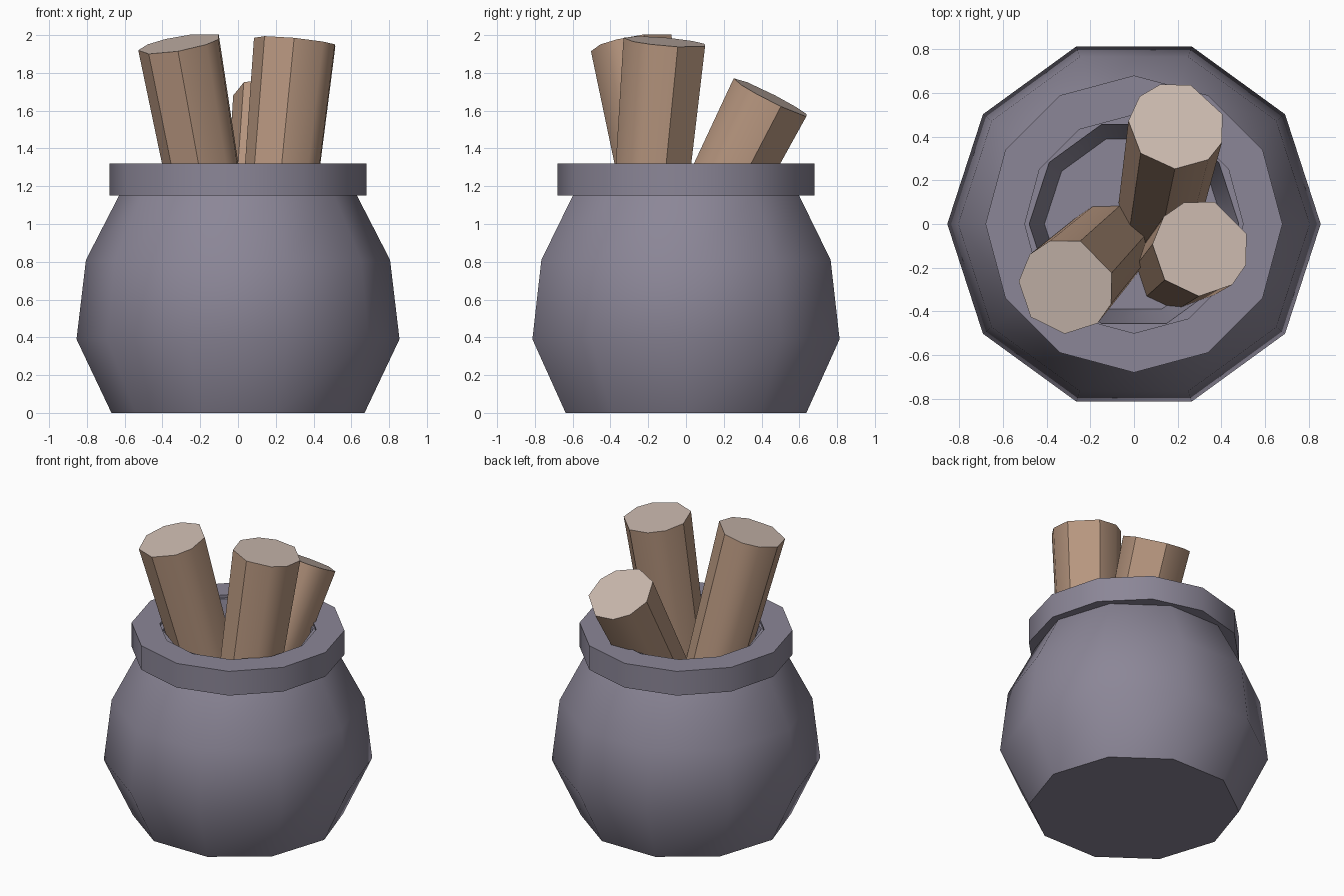
import bpy, bmesh
from math import sin, cos, radians, tau
from mathutils import Vector

cube = bpy.data.objects.get("Cube")
if cube:
    bpy.data.objects.remove(cube)


def material(name, rgb):
    m = bpy.data.materials.new(name)
    m.use_nodes = True
    m.diffuse_color = (*rgb, 1)
    m.node_tree.nodes["Principled BSDF"].inputs["Base Color"].default_value = (*rgb, 1)
    return m


clay = material("grey purple clay", (0.26, 0.24, 0.31))
bark = material("brown wood", (0.48, 0.31, 0.215))
cut_wood = material("pale cut wood", (0.59, 0.48, 0.42))


def finish(name, bm, mats):
    bmesh.ops.recalc_face_normals(bm, faces=bm.faces)
    mesh = bpy.data.meshes.new(name)
    bm.to_mesh(mesh)
    bm.free()
    for m in mats:
        mesh.materials.append(m)
    mesh.shade_smooth()
    mesh.set_sharp_from_angle(angle=radians(40))
    obj = bpy.data.objects.new(name, mesh)
    bpy.context.collection.objects.link(obj)
    return obj


def bridge(bm, a, b):
    n = len(a)
    for i in range(n):
        j = (i + 1) % n
        bm.faces.new((a[i], a[j], b[j], b[i]))


def lathe(name, profile, sides, mat, closed=False):
    """Turn (radius, height) points about z; cap the ends or join them in a loop."""
    bm = bmesh.new()
    rings = [[bm.verts.new((r * cos(tau * i / sides), r * sin(tau * i / sides), z))
              for i in range(sides)] for r, z in profile]
    for a, b in zip(rings, rings[1:]):
        bridge(bm, a, b)
    if closed:
        bridge(bm, rings[-1], rings[0])
    else:
        bm.faces.new(rings[0])
        bm.faces.new(rings[-1])
    return finish(name, bm, [mat])


# Uneven cross-section shared by the logs
LOG_ANGLES = (18, 73, 110, 140, 176, 222, 268, 311, 340)


def log(name, top, slope, floor=0.95):
    """Tapered log that leans by slope (dx, dy per unit of height)."""
    top = Vector(top)
    lean = Vector((*slope, 1))
    bottom = top - lean * (top.z - floor + 0.1)
    axis = lean.normalized()
    side = (Vector((1, 0, 0)) - axis * axis.x).normalized()
    up = axis.cross(side)
    bm = bmesh.new()
    ends = []
    for centre, radius in ((bottom, 0.19), (top, 0.222)):
        ends.append([bm.verts.new(centre + radius * (side * cos(radians(a)) + up * sin(radians(a))))
                     for a in LOG_ANGLES])
    bridge(bm, *ends)
    for ring in ends:
        bm.faces.new(ring).material_index = 1
    return finish(name, bm, [bark, cut_wood])


# Pot with a sunken floor
lathe("pot_body", [(0.67, 0), (0.855, 0.39), (0.805, 0.81), (0.63, 1.15),
                   (0.53, 1.3), (0.48, 1.3), (0.41, 0.95)], 10, clay)

# Collar round the mouth
lathe("pot_rim", [(0.68, 1.15), (0.68, 1.32), (0.5, 1.32), (0.5, 1.15)], 12, clay, closed=True)

# Three logs leaning outwards
log("left_log", (0.305, -0.11, 1.965), (0.10, 0.09))
log("right_log", (-0.31, -0.285, 1.955), (-0.18, -0.18))
log("back_log", (0.195, 0.45, 1.67), (0.10, 0.51))
